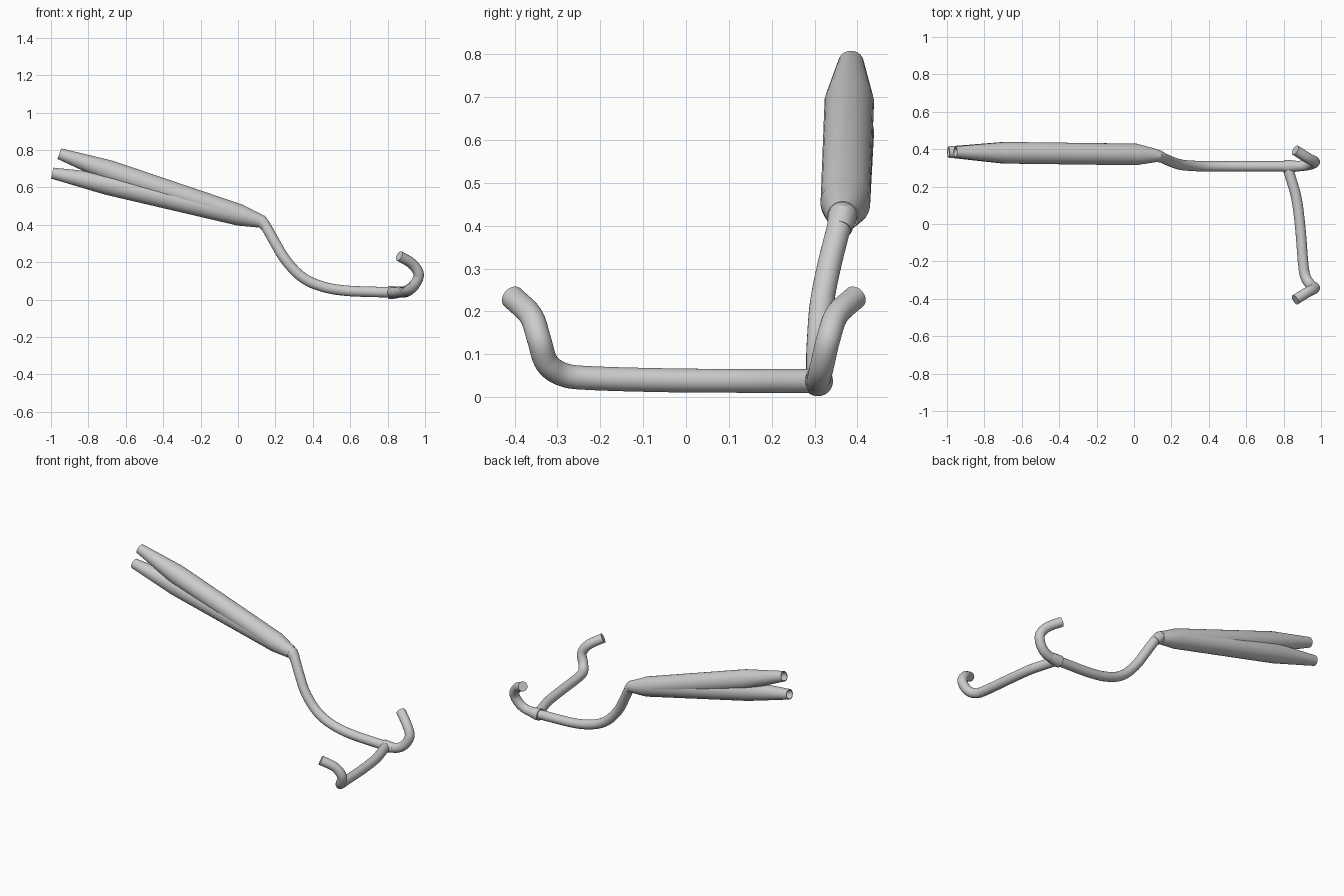
import bpy
import bmesh
import math
from mathutils import Vector

cube = bpy.data.objects.get("Cube")
if cube:
    bpy.data.objects.remove(cube, do_unlink=True)

SIDES = 28
PIPE = 0.028

steel = bpy.data.materials.new("brushed steel")
steel.use_nodes = True
colour = (0.6, 0.6, 0.6, 1)
steel.diffuse_color = colour
steel.node_tree.nodes["Principled BSDF"].inputs["Base Color"].default_value = colour


def spline(points, steps=8):
    """Smooth path running through all the points."""
    p = [Vector(q) for q in points]
    p = [2 * p[0] - p[1]] + p + [2 * p[-1] - p[-2]]
    path = []
    for a, b, c, d in zip(p, p[1:], p[2:], p[3:]):
        for i in range(steps):
            t = i / steps
            path.append(0.5 * (2 * b + (c - a) * t + (2 * a - 5 * b + 4 * c - d) * t ** 2
                               + (3 * b - a - 3 * c + d) * t ** 3))
    return path + [p[-2]]


def sweep(name, path, radii, hollow_end=0):
    """Round tube along a path; hollow_end sinks the last cap to leave an open mouth."""
    bm = bmesh.new()
    path = [Vector(q) for q in path]
    rings = []
    normal = Vector((0, 1, 0.1))
    for i, centre in enumerate(path):
        tangent = (path[min(i + 1, len(path) - 1)] - path[max(i - 1, 0)]).normalized()
        normal = (normal - tangent * normal.dot(tangent)).normalized()
        side = tangent.cross(normal)
        angles = [math.tau * k / SIDES for k in range(SIDES)]
        rings.append([bm.verts.new(centre + radii[i] * (normal * math.cos(a) + side * math.sin(a)))
                      for a in angles])
    for r, s in zip(rings, rings[1:]):
        for k in range(SIDES):
            n = (k + 1) % SIDES
            bm.faces.new((r[k], r[n], s[n], s[k]))
    bm.faces.new(rings[0])
    mouth = bm.faces.new(rings[-1])
    bmesh.ops.recalc_face_normals(bm, faces=bm.faces)
    if hollow_end:
        bmesh.ops.inset_region(bm, faces=[mouth], thickness=0.004)
        inner = bmesh.ops.extrude_face_region(bm, geom=[mouth])
        verts = [v for v in inner["geom"] if isinstance(v, bmesh.types.BMVert)]
        bmesh.ops.translate(bm, verts=verts, vec=-tangent * hollow_end)
        bmesh.ops.delete(bm, geom=[mouth], context='FACES_ONLY')
        bmesh.ops.recalc_face_normals(bm, faces=bm.faces)
    mesh = bpy.data.meshes.new(name)
    bm.to_mesh(mesh)
    bm.free()
    mesh.materials.append(steel)
    obj = bpy.data.objects.new(name, mesh)
    bpy.context.collection.objects.link(obj)
    bpy.ops.object.select_all(action='DESELECT')
    obj.select_set(True)
    bpy.context.view_layer.objects.active = obj
    bpy.ops.object.shade_smooth_by_angle(angle=math.radians(30))
    return obj


def pipe(name, points):
    path = spline(points)
    return sweep(name, path, [PIPE] * len(path))


# Twin mufflers: front cone, straight body, long tapered tip with open mouth
muffler_radii = [0.036, 0.058, 0.058, 0.03]
sweep("upper_muffler",
      [(0.115, 0.366, 0.422), (-0.01, 0.372, 0.458), (-0.69, 0.381, 0.688), (-0.955, 0.385, 0.78)],
      muffler_radii, 0.15)
sweep("lower_muffler",
      [(0.115, 0.366, 0.42), (0.01, 0.372, 0.452), (-0.70, 0.381, 0.618), (-0.993, 0.385, 0.676)],
      muffler_radii, 0.15)

# Collar where the link pipe enters the mufflers
sweep("muffler_collar", [(0.09, 0.368, 0.432), (0.125, 0.364, 0.419), (0.148, 0.358, 0.392)],
      [0.034, 0.034, 0.029])

# Link pipe sweeping down to the junction
pipe("link_pipe", [(0.10, 0.367, 0.43), (0.135, 0.361, 0.412), (0.195, 0.335, 0.31),
                   (0.25, 0.317, 0.218), (0.33, 0.31, 0.13), (0.425, 0.308, 0.078),
                   (0.57, 0.308, 0.048), (0.83, 0.308, 0.038)])

# Junction collar
sweep("junction_collar", [(0.803, 0.308, 0.037), (0.825, 0.308, 0.037), (0.875, 0.309, 0.041)],
      [0.035, 0.035, 0.028])

# Header pipes hooking up to the engine
pipe("rear_header", [(0.81, 0.308, 0.038), (0.885, 0.31, 0.043), (0.94, 0.318, 0.075),
                     (0.966, 0.332, 0.135), (0.93, 0.352, 0.192), (0.862, 0.395, 0.233)])
pipe("front_header", [(0.82, 0.305, 0.038), (0.84, 0.24, 0.038), (0.87, 0.13, 0.038),
                      (0.89, -0.03, 0.039), (0.905, -0.215, 0.044), (0.918, -0.285, 0.052),
                      (0.945, -0.325, 0.08), (0.966, -0.343, 0.135), (0.932, -0.362, 0.19),
                      (0.862, -0.405, 0.233)])
